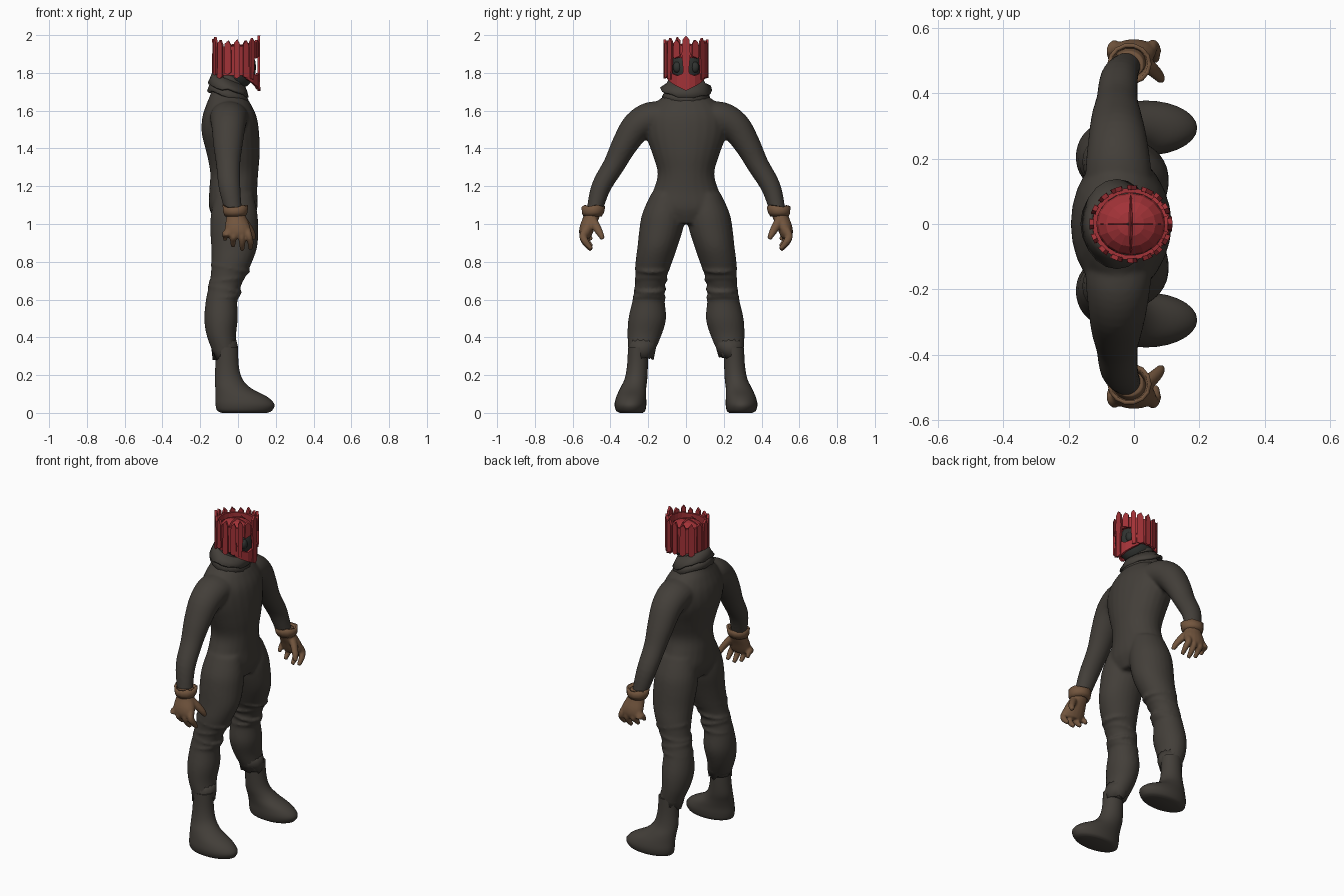
import bpy, bmesh, math, random
from mathutils import Vector, Matrix

random.seed(4)
if "Cube" in bpy.data.objects:
    bpy.data.objects.remove(bpy.data.objects["Cube"])


def material(name, rgb):
    m = bpy.data.materials.new(name)
    m.use_nodes = True
    m.diffuse_color = (*rgb, 1)
    b = m.node_tree.nodes["Principled BSDF"]
    b.inputs["Base Color"].default_value = (*rgb, 1)
    b.inputs["Roughness"].default_value = 0.9
    return m


SUIT = material("charcoal cloth", (0.056, 0.049, 0.041))
RED = material("painted red", (0.36, 0.032, 0.038))
BROWN = material("brown leather", (0.17, 0.092, 0.048))
FACE = material("dark face", (0.03, 0.033, 0.03))


def finish(bm, name, mat, smooth=True, voxel=0):
    bmesh.ops.recalc_face_normals(bm, faces=bm.faces)
    me = bpy.data.meshes.new(name)
    bm.to_mesh(me)
    bm.free()
    me.materials.append(mat)
    for p in me.polygons:
        p.use_smooth = smooth
    ob = bpy.data.objects.new(name, me)
    bpy.context.collection.objects.link(ob)
    if voxel:
        r = ob.modifiers.new("fuse", 'REMESH')
        r.mode, r.voxel_size, r.use_smooth_shade = 'VOXEL', voxel, True
        s = ob.modifiers.new("soften", 'SMOOTH')
        s.factor, s.iterations = 0.5, 6
    return ob


def spline(rows, steps):
    """Catmull-Rom through rows of numbers."""
    rows = [Vector(r) for r in rows]
    out = []
    for i in range(len(rows) - 1):
        a, b, c, d = (rows[max(0, min(len(rows) - 1, i + k))] for k in (-1, 0, 1, 2))
        for j in range(steps):
            t = j / steps
            out.append(b + (c - a) * t / 2 + (a * 2 - b * 5 + c * 4 - d) * t * t / 2
                       + (b * 3 - a - c * 3 + d) * t ** 3 / 2)
    return out + [rows[-1]]


def loft(bm, rows, s=1, flat=True, n=24, steps=4):
    """Closed tube through rows of x, y, z, radius along x, radius across."""
    pts = spline(rows, steps)
    rings = []
    for i, p in enumerate(pts):
        d = Vector(pts[min(i + 1, len(pts) - 1)][:3]) - Vector(pts[max(i - 1, 0)][:3])
        v = Vector((0, 1, 0)) if flat else d.cross(Vector((1, 0, 0))).normalized()
        ring = []
        for k in range(n):
            a = math.tau * k / n
            q = Vector(p[:3]) + Vector((p[3] * math.cos(a), 0, 0)) + v * p[4] * math.sin(a)
            ring.append(bm.verts.new((q.x, q.y * s, q.z)))
        rings.append(ring)
    for r0, r1 in zip(rings, rings[1:]):
        for k in range(n):
            bm.faces.new((r0[k], r0[(k + 1) % n], r1[(k + 1) % n], r1[k]))
    bm.faces.new(rings[0])
    bm.faces.new(rings[-1])


def ball(bm, c, r, tilt=0, seg=20):
    m = Matrix.Translation(c) @ Matrix.Rotation(tilt, 4, 'Y') @ Matrix.Diagonal((*r, 1))
    bmesh.ops.create_uvsphere(bm, u_segments=seg, v_segments=seg // 2, radius=1, matrix=m)


def band(name, mat, rows, n=20, jag=0.0, tilt=0.0, thick=0.012):
    """Open cloth band with a ragged last edge; tilt drops the +x side."""
    bm = bmesh.new()
    rings = []
    for j, (x, y, z, rx, ry) in enumerate(rows):
        ring = []
        for k in range(n):
            a = math.tau * k / n
            e = random.uniform(-jag, jag) if j == len(rows) - 1 else 0
            ring.append(bm.verts.new((x + rx * math.cos(a), y + ry * math.sin(a),
                                      z + e - tilt * math.cos(a))))
        rings.append(ring)
    for r0, r1 in zip(rings, rings[1:]):
        for k in range(n):
            bm.faces.new((r0[k], r0[(k + 1) % n], r1[(k + 1) % n], r1[k]))
    ob = finish(bm, name, mat)
    ob.modifiers.new("thickness", 'SOLIDIFY').thickness = thick
    return ob


# Suit: torso, neck, legs and arms fused into one smooth skin
body = bmesh.new()
loft(body, [(-.02, 0, 1.0, .09, .13), (-.025, 0, 1.08, .127, .215), (-.025, 0, 1.18, .127, .172),
            (-.02, 0, 1.27, .127, .15), (-.025, 0, 1.37, .14, .178), (-.04, 0, 1.48, .152, .215),
            (-.045, 0, 1.57, .143, .215), (-.05, 0, 1.64, .115, .165), (-.055, 0, 1.69, .09, .105),
            (-.045, 0, 1.76, .085, .085), (-.03, 0, 1.82, .075, .08)])
for s in (1, -1):
    loft(body, [(-.02, .1, 1.16, .10, .085), (-.02, .118, 1.06, .122, .112), (-.02, .13, .98, .127, .116),
                (-.02, .151, .88, .122, .106), (-.035, .172, .79, .106, .096), (-.06, .188, .7, .088, .08),
                (-.085, .197, .61, .083, .083), (-.09, .205, .5, .089, .1), (-.088, .22, .41, .078, .09),
                (-.07, .235, .33, .067, .07), (-.062, .245, .29, .058, .055)], s)
    for x, y, z, rx, ry, t in ((-.04, .178, .765, .108, .095, .2), (-.058, .185, .705, .1, .09, -.15),
                               (-.07, .19, .655, .094, .088, .2), (-.08, .195, .61, .092, .09, -.1)):
        ball(body, (x, s * y, z), (rx, ry, .024), t)
    loft(body, [(-.045, .09, 1.57, .105, .07), (-.048, .18, 1.56, .1, .088), (-.05, .26, 1.515, .09, .082),
                (-.053, .325, 1.42, .078, .069), (-.052, .38, 1.315, .064, .058),
                (-.045, .45, 1.195, .058, .052), (-.025, .485, 1.07, .046, .042)], s, flat=False)
finish(body, "body_suit", SUIT, voxel=.009)

# Ragged collar in two folds
band("collar", SUIT, [(-.05, 0, 1.765, .088, .09), (-.05, 0, 1.735, .1, .108),
                      (-.052, 0, 1.712, .108, .138)], jag=.012, tilt=.035)
band("collar_lower_fold", SUIT, [(-.052, 0, 1.72, .095, .1), (-.052, 0, 1.675, .112, .128)], jag=.008, tilt=.03)

for s, side in ((1, "left"), (-1, "right")):
    # Boot with a broad rounded toe, and ragged trouser hem
    b = bmesh.new()
    loft(b, [(.035, s * .29, 0, .12, .06), (.035, s * .293, .012, .145, .077), (.037, s * .294, .045, .156, .084),
             (.018, s * .29, .085, .137, .079), (-.025, s * .28, .13, .095, .069),
             (-.05, s * .265, .18, .073, .06), (-.058, s * .257, .25, .062, .055),
             (-.06, s * .254, .345, .06, .053)], n=28)
    ob = finish(b, side + "_boot", SUIT)
    bpy.ops.object.select_all(action='DESELECT')
    ob.select_set(True)
    bpy.context.view_layer.objects.active = ob
    bpy.ops.object.shade_smooth_by_angle(angle=math.radians(50))
    band(side + "_trouser_hem", SUIT, [(-.08, s * .225, .39, .07, .08), (-.07, s * .232, .345, .071, .073),
                                       (-.068, s * .238, .3, .066, .066)], n=16, jag=.022)

    # Glove: palm, four curled fingers and a thumb fused together
    g = bmesh.new()
    loft(g, [(-.015, .488, 1.09, .046, .042), (-.01, .5, 1.04, .052, .044), (-.003, .52, .99, .066, .042),
             (.0, .53, .95, .068, .036), (.0, .53, .925, .05, .024)], s, n=16)
    for x0, x1, tip in ((-.052, -.068, .915), (-.018, -.026, .88), (.018, .022, .862), (.05, .066, .868)):
        loft(g, [(x0, .53, .97, .018, .02), (x0 * .5 + x1 * .5, .545, .935, .019, .021),
                 (x1, .53, tip + .035, .017, .018), (x1, .5, tip, .011, .012)], s, flat=False, n=10)
    loft(g, [(.02, .5, 1.03, .026, .024), (.05, .478, .99, .024, .024), (.074, .455, .95, .019, .019),
             (.083, .44, .92, .012, .012)], s, flat=False, n=10)
    finish(g, side + "_glove", BROWN, voxel=.0055)
    band(side + "_glove_cuff", BROWN, [(-.015, s * .495, 1.04, .054, .05), (-.014, s * .493, 1.06, .064, .06),
                                       (-.014, s * .49, 1.095, .068, .064)], n=14, jag=.008)

# Head
head = bmesh.new()
ball(head, (-.012, 0, 1.83), (.108, .094, .12))
finish(head, "head", FACE)
for s, side in ((1, "left"), (-1, "right")):
    e = bmesh.new()
    ball(e, (.072, s * .046, 1.83), (.02, .024, .03), seg=12)
    finish(e, side + "_eye", FACE)

# Domed cap inside the crown with crossed ridges
cap = bmesh.new()
ball(cap, (-.01, 0, 1.87), (.108, .098, .08), seg=16)
ball(cap, (-.01, 0, 1.87), (.012, .099, .09), seg=12)
ball(cap, (-.01, 0, 1.87), (.109, .006, .086), seg=12)
bmesh.ops.bisect_plane(cap, geom=cap.verts[:] + cap.edges[:] + cap.faces[:], plane_co=(0, 0, 1.88),
                       plane_no=(0, 0, -1), clear_outer=True)
finish(cap, "crown_cap", RED, smooth=False)


def plate(bm, outline, rad=0.0, thick=.014):
    """Curved board from an outline of (degrees, height) wrapped round the head."""
    sides = []
    for r in (rad, rad - thick):
        sides.append([bm.verts.new((-.01 + (.118 + r) * math.cos(math.radians(a)),
                                    (.11 + r) * math.sin(math.radians(a)), z)) for a, z in outline])
    bm.faces.new(sides[0])
    bm.faces.new(sides[1][::-1])
    n = len(outline)
    for k in range(n):
        bm.faces.new((sides[0][k], sides[1][k], sides[1][(k + 1) % n], sides[0][(k + 1) % n]))


# Crown wall of short boards, open at the eyes
wall = bmesh.new()
for a in range(52, 308, 16):
    plate(wall, [(a, 1.785), (a + 16, 1.785), (a + 16, 1.94), (a, 1.94)])
for s in (1, -1):
    for a in (0, 13, 26, 39):
        plate(wall, [(s * a, 1.885), (s * (a + 13), 1.88), (s * (a + 13), 1.945), (s * a, 1.95)])
finish(wall, "crown_wall", RED, smooth=False)

# Uneven pointed boards nailed round the wall
boards = bmesh.new()
for i in range(11):
    a = 65 + i * 23
    top, low, w = random.uniform(1.965, 1.99), random.uniform(1.775, 1.8), random.uniform(7, 9.5)
    plate(boards, [(a - w, low), (a, low - .006), (a + w, low + .006), (a + w * .9, top - .025),
                   (a + w * .2, top), (a - w * .9, top - .018)], .009)
finish(boards, "crown_boards", RED, smooth=False)

# Face guard: nose board, brows, cheeks and side rails
guard = bmesh.new()
plate(guard, [(-9, 1.715), (0, 1.705), (9, 1.715), (8, 1.83), (11, 1.9), (9, 1.975), (0, 1.998),
              (-9, 1.975), (-11, 1.9), (-8, 1.83)], .01)
for s in (1, -1):
    plate(guard, [(s * 6, 1.712), (s * 24, 1.728), (s * 24, 1.785), (s * 6, 1.8)], .004)
    plate(guard, [(s * 24, 1.728), (s * 44, 1.748), (s * 46, 1.8), (s * 24, 1.785)], .004)
    plate(guard, [(s * 44, 1.748), (s * 62, 1.768), (s * 62, 1.83), (s * 46, 1.83)], .004)
    plate(guard, [(s * 16, 1.89), (s * 34, 1.875), (s * 33, 1.96), (s * 25, 1.975), (s * 17, 1.955)], .009)
    plate(guard, [(s * 43, 1.765), (s * 53, 1.77), (s * 53, 1.965), (s * 47, 1.985), (s * 40, 1.965),
                  (s * 40, 1.88)], .011)
finish(guard, "face_guard", RED, smooth=False)
